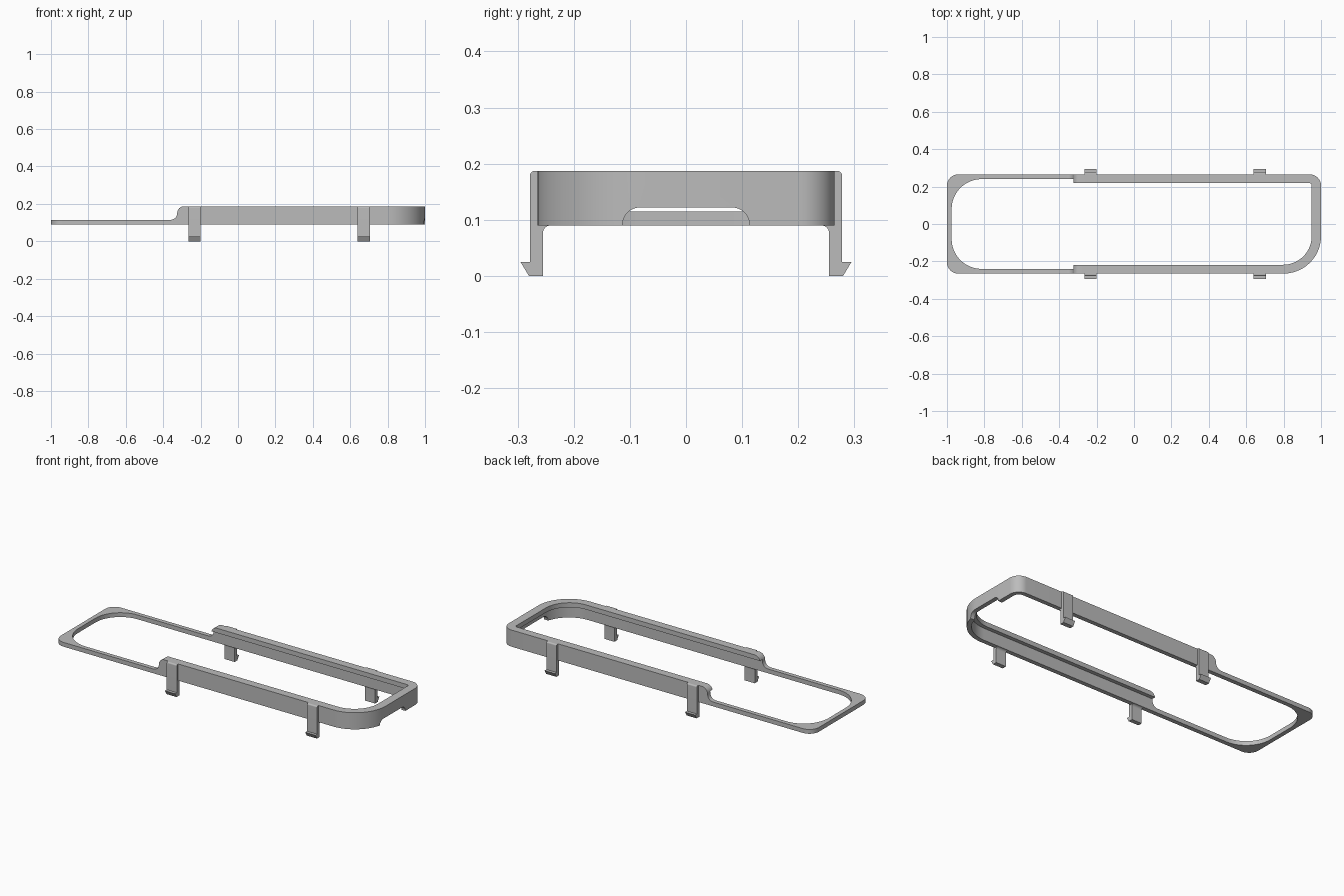
import bpy, bmesh
from math import pi, cos, sin
from mathutils import Vector

cube = bpy.data.objects.get("Cube")
if cube:
    bpy.data.objects.remove(cube, do_unlink=True)

grey = bpy.data.materials.new("plain grey")
grey.use_nodes = True
grey.diffuse_color = (0.5, 0.5, 0.5, 1)
grey.node_tree.nodes["Principled BSDF"].inputs["Base Color"].default_value = (0.5, 0.5, 0.5, 1)


def rounded(corners, steps=14):
    """Turn (a, b, radius) corners into an outline with filleted corners."""
    out = []
    n = len(corners)
    for i, (a, b, r) in enumerate(corners):
        p = Vector((a, b))
        if r == 0:
            out.append(p)
            continue
        u = (Vector(corners[i - 1][:2]) - p).normalized()
        v = (Vector(corners[(i + 1) % n][:2]) - p).normalized()
        for k in range(steps + 1):
            t = k / steps * pi / 2
            out.append(p + u * r * (1 - sin(t)) + v * r * (1 - cos(t)))
    return out


def prism(name, corners, axis, lo, hi):
    """Extrude an outline along an axis from lo to hi."""
    place = {"x": lambda p, h: (h, p.x, p.y),
             "y": lambda p, h: (p.x, h, p.y),
             "z": lambda p, h: (p.x, p.y, h)}[axis]
    pts = rounded(corners)
    bm = bmesh.new()
    low = [bm.verts.new(place(p, lo)) for p in pts]
    high = [bm.verts.new(place(p, hi)) for p in pts]
    bm.faces.new(low)
    bm.faces.new(high)
    for i in range(len(pts)):
        j = (i + 1) % len(pts)
        bm.faces.new((low[i], low[j], high[j], high[i]))
    bmesh.ops.recalc_face_normals(bm, faces=bm.faces)
    mesh = bpy.data.meshes.new(name)
    bm.to_mesh(mesh)
    bm.free()
    mesh.materials.append(grey)
    obj = bpy.data.objects.new(name, mesh)
    bpy.context.collection.objects.link(obj)
    return obj


def combine(target, tool, operation):
    mod = target.modifiers.new("combine", "BOOLEAN")
    mod.operation = operation
    mod.solver = "EXACT"
    mod.object = tool
    bpy.context.view_layer.objects.active = target
    bpy.ops.object.modifier_apply(modifier=mod.name)
    bpy.data.objects.remove(tool, do_unlink=True)


def plan(x0, x1, y, left, front, back):
    """Rectangle in plan with its own radius at each end."""
    return [(x0, -y, left), (x1, -y, front), (x1, y, back), (x0, y, left)]


BASE, TOP, THIN, LIP = 0.09, 0.187, 0.115, 0.16

# Frame body: one outer shape, hollowed with an inward lip at the top
frame = prism("frame", plan(-1, 1, 0.265, 0.06, 0.2, 0.06), "z", BASE, TOP)
combine(frame, prism("opening", plan(-0.975, 0.975, 0.24, 0.16, 0.175, 0.035), "z", 0, LIP), "DIFFERENCE")
combine(frame, prism("lip_opening", plan(-0.9, 0.95, 0.218, 0.1, 0.153, 0.012), "z", 0.05, 0.3), "DIFFERENCE")

# Lower the end of the frame, with a filleted step up to the tall wall
step = [(-1.1, THIN, 0), (-0.325, THIN, 0.035), (-0.325, TOP, 0.036),
        (-0.25, TOP, 0), (-0.25, 0.3, 0), (-1.1, 0.3, 0)]
combine(frame, prism("step_cutter", step, "y", -0.5, 0.5), "DIFFERENCE")

# Notch under the tall end wall
notch = [(-0.113, 0.05, 0), (-0.113, 0.122, 0.031), (0.113, 0.122, 0.031), (0.113, 0.05, 0)]
combine(frame, prism("notch_cutter", notch, "x", 0.9, 1.1), "DIFFERENCE")

# Four hooked clips on the long sides
for side in (-1, 1):
    profile = [(0.243, TOP, 0), (0.278, TOP, 0.008), (0.278, 0.025, 0), (0.295, 0.025, 0),
               (0.28, 0, 0), (0.255, 0, 0), (0.255, BASE, 0.014), (0.241, BASE, 0), (0.241, 0.095, 0)]
    for x in (-0.2325, 0.6725):
        clip = prism("clip", [(side * y, z, r) for y, z, r in profile], "x", x - 0.0325, x + 0.0325)
        combine(frame, clip, "UNION")

bpy.ops.object.select_all(action="DESELECT")
frame.select_set(True)
bpy.context.view_layer.objects.active = frame
bpy.ops.object.shade_smooth_by_angle(angle=0.5)
